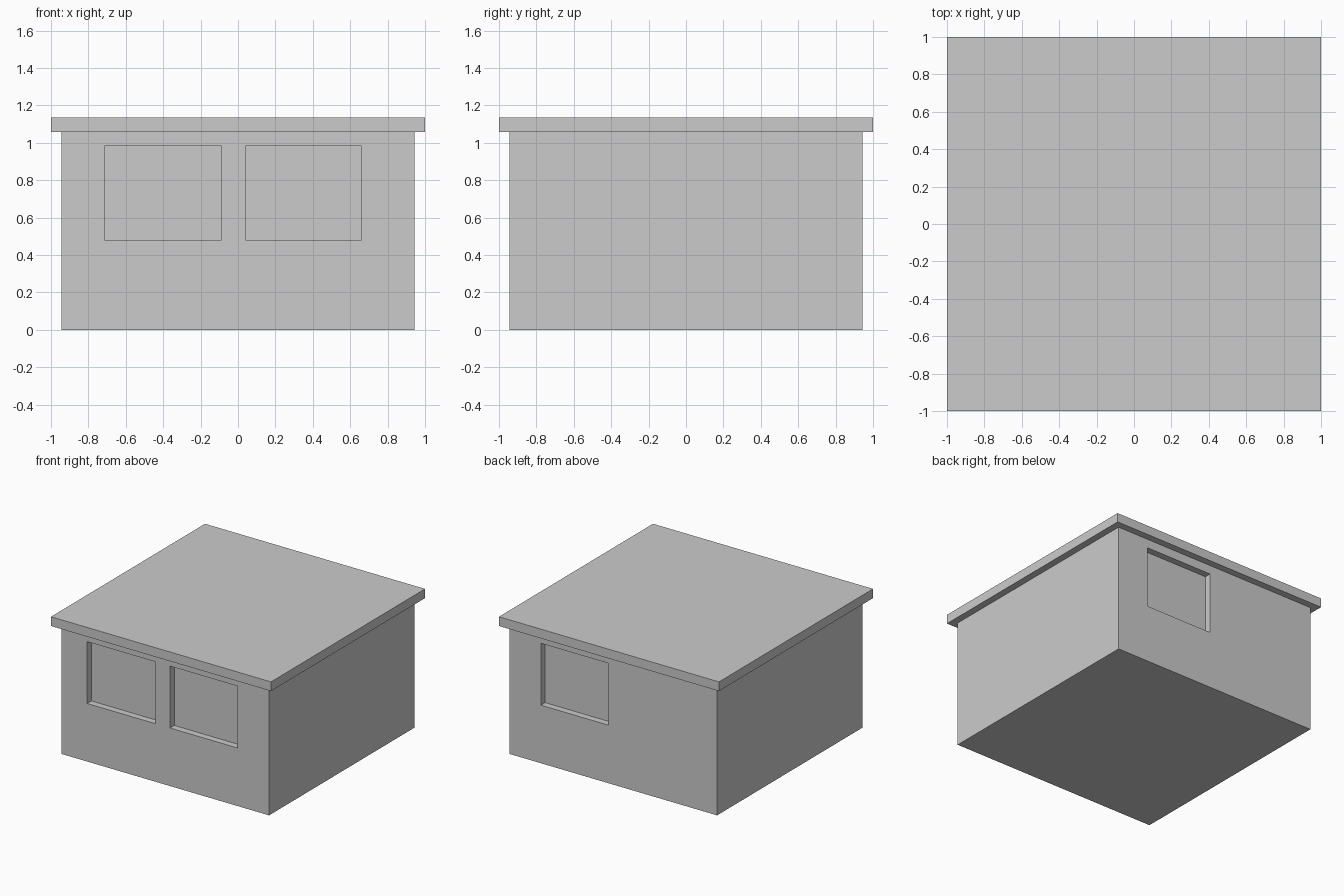
import bpy

if "Cube" in bpy.data.objects:
    bpy.data.objects.remove(bpy.data.objects["Cube"])

WALL = 0.943           # half width of the walls
EAVE = 1.058           # underside of the roof slab
TOP = 1.134
RECESS = 0.055         # depth of the window recesses
SILL, HEAD = 0.477, 0.985


def box(name, lo, hi):
    """Axis-aligned box between two corners."""
    bpy.ops.mesh.primitive_cube_add(size=1, location=[(a + b) / 2 for a, b in zip(lo, hi)])
    ob = bpy.context.object
    ob.name = name
    ob.scale = [b - a for a, b in zip(lo, hi)]
    bpy.ops.object.transform_apply(location=False, rotation=False, scale=True)
    return ob


# Solid wall block and overhanging roof slab
walls = box("walls", (-WALL, -WALL, 0), (WALL, WALL, EAVE))
box("roof_slab", (-1, -1, EAVE), (1, 1, TOP))

# Window recesses: (x start, x end, side), two at the front and one at the back
windows = [(-0.711, -0.091, -1), (0.043, 0.658, -1), (0.043, 0.658, 1)]
for x0, x1, side in windows:
    ys = sorted((side * (WALL - RECESS), side * (WALL + 0.1)))
    cutter = box("window_cutter", (x0, ys[0], SILL), (x1, ys[1], HEAD))
    cutter.hide_render = True
    mod = walls.modifiers.new("window_recess", 'BOOLEAN')
    mod.operation = 'DIFFERENCE'
    mod.solver = 'EXACT'
    mod.object = cutter
    bpy.context.view_layer.objects.active = walls
    bpy.ops.object.modifier_apply(modifier=mod.name)
    bpy.data.objects.remove(cutter)
